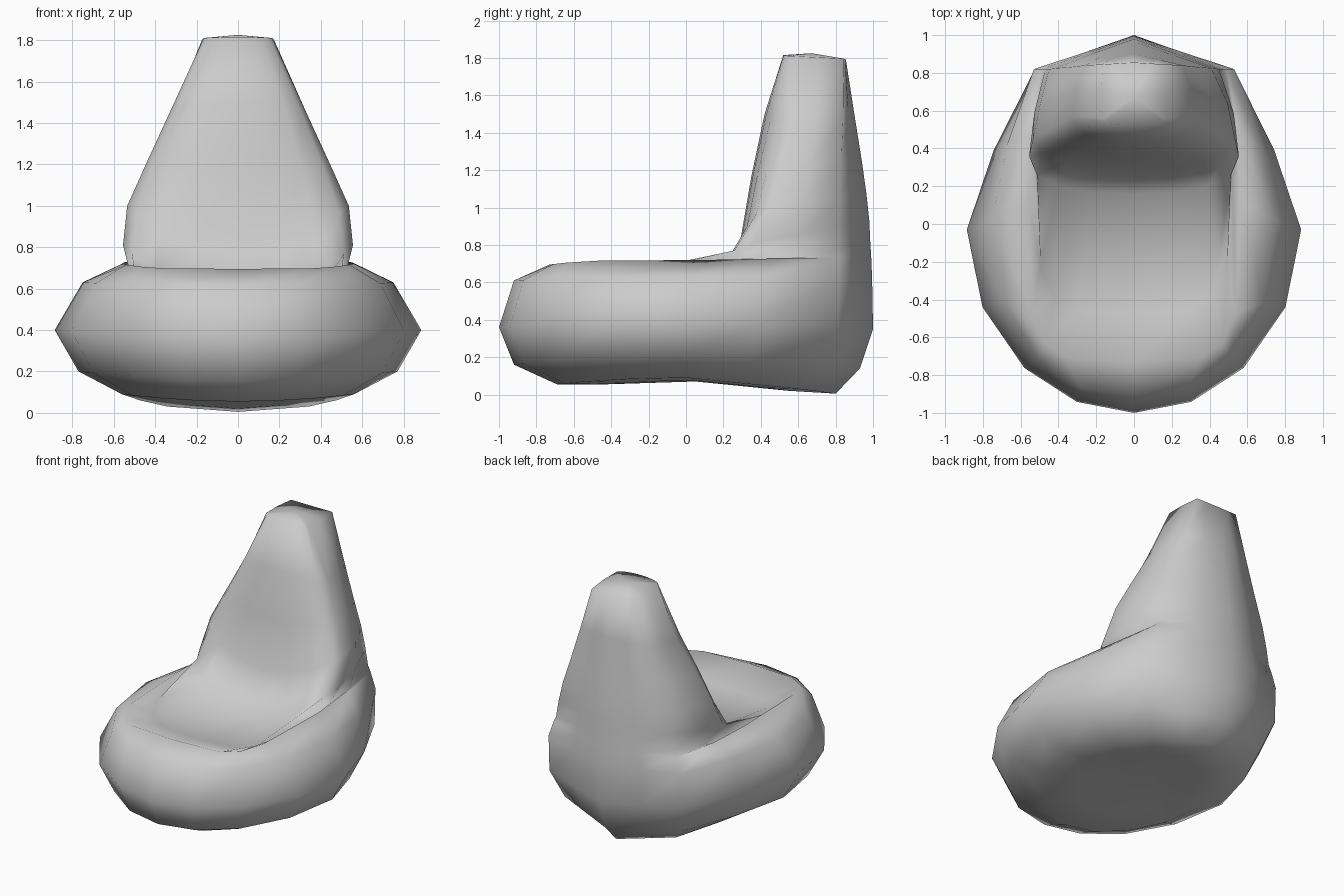
import bpy, bmesh
from math import sin, cos, radians

cube = bpy.data.objects.get("Cube")
if cube:
    bpy.data.objects.remove(cube)

FRONT_ANGLES = (0, 20, 41, 65, 90)

# Each ring: half width, side y, side z, front y, front z,
# rear corner x, rear corner y, back y, back z, front roundness (1 round, lower is squarer).
# The front of the rings folds over the rim into the seat, then climbs the backrest.
RINGS = [
    (.35, .05, .075, -.42, .055, .2, .42, .55, .02, 1),      # underside
    (.56, .0, .09, -.69, .055, .34, .6, .80, .005, 1),
    (.77, -.02, .20, -.92, .16, .47, .72, .93, .14, 1),
    (.885, -.03, .40, -1, .36, .53, .81, 1, .35, 1),         # widest part
    (.75, .02, .63, -.92, .61, .53, .82, .995, .62, .9),     # shoulder
    (.56, .12, .72, -.73, .695, .49, .82, .99, .74, .42),    # seat rim
    (.52, .27, .67, -.48, .61, .47, .82, .985, .82, .5),     # seat hollow
    (.555, .36, .81, .16, .59, .45, .82, .98, .93, .8),      # foot of the backrest
    (.535, .45, 1.0, .29, .82, .41, .825, .965, 1.07, .9),   # backrest
    (.445, .5, 1.2, .35, 1.17, .345, .83, .94, 1.25, .9),
    (.33, .57, 1.45, .42, 1.5, .26, .84, .9, 1.5, .9),
    (.165, .56, 1.81, .52, 1.815, .165, .845, .855, 1.79, 1),  # top edge
]


def mid(a, b, widen=1):
    return ((a[0] + b[0]) / 2 * widen, (a[1] + b[1]) / 2, (a[2] + b[2]) / 2)


def ring_points(sx, sy, sz, fy, fz, cx, cy, by, bz, roundness):
    # Rounded front quarter, then a cornered rear quarter, then the mirrored half
    half = []
    for degrees in FRONT_ANGLES:
        s, c = sin(radians(degrees)), max(cos(radians(degrees)), 0)
        half.append((sx * s ** roundness,
                     sy + (fy - sy) * c ** roundness,
                     sz + (fz - sz) * c * c))
    side, corner, back = (sx, sy, sz), (cx, cy, sz + (bz - sz) * .7), (0, by, bz)
    half += [mid(side, corner, 1.05), corner, mid(corner, back), back]
    return half + [(-x, y, z) for x, y, z in half[-2:0:-1]]


def bridge(bm, low, high):
    for i in range(len(low)):
        j = (i + 1) % len(low)
        bm.faces.new((low[i], low[j], high[j], high[i]))


def cap(bm, loop, centre):
    tip = bm.verts.new(centre)
    for i in range(len(loop)):
        bm.faces.new((loop[i], loop[(i + 1) % len(loop)], tip))


# Beanbag body, seat and backrest in one skin
bm = bmesh.new()
loops = [[bm.verts.new(p) for p in ring_points(*r)] for r in RINGS]
for low, high in zip(loops, loops[1:]):
    bridge(bm, low, high)
cap(bm, loops[0], (0, .05, .07))
cap(bm, loops[-1], (0, .67, 1.825))
bmesh.ops.recalc_face_normals(bm, faces=bm.faces)

mesh = bpy.data.meshes.new("beanbag_chair")
bm.to_mesh(mesh)
bm.free()
mesh.shade_smooth()
chair = bpy.data.objects.new("beanbag_chair", mesh)
bpy.context.collection.objects.link(chair)

# Plain grey fabric
fabric = bpy.data.materials.new("grey_fabric")
fabric.use_nodes = True
colour = (.6, .6, .6, 1)
fabric.diffuse_color = colour
fabric.node_tree.nodes["Principled BSDF"].inputs["Base Color"].default_value = colour
mesh.materials.append(fabric)
